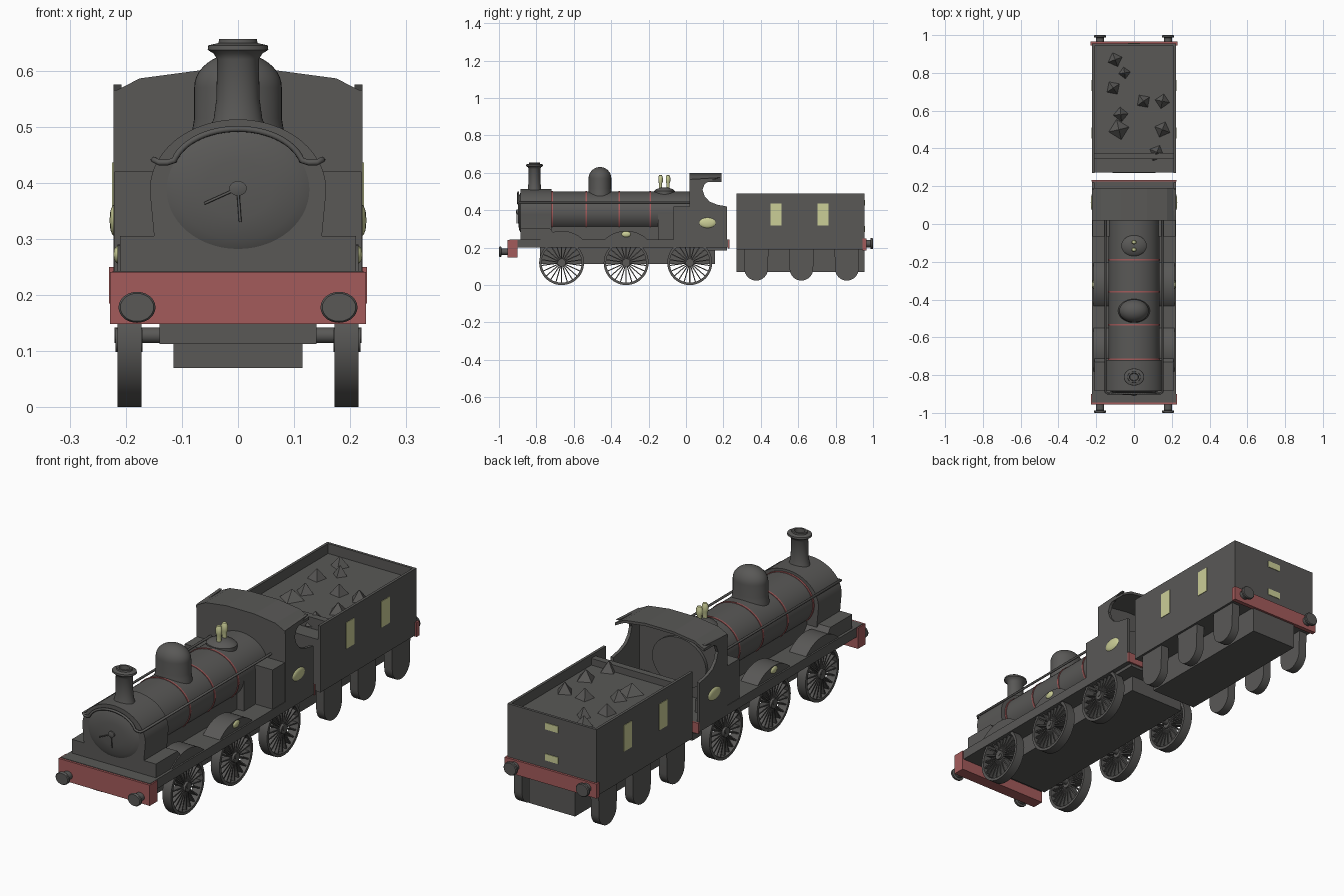
import bpy, bmesh, math, random
from mathutils import Matrix, Vector

if "Cube" in bpy.data.objects:
    bpy.data.objects.remove(bpy.data.objects["Cube"])

random.seed(4)


def material(name, rgb):
    m = bpy.data.materials.new(name)
    m.diffuse_color = (*rgb, 1)
    m.use_nodes = True
    m.node_tree.nodes["Principled BSDF"].inputs["Base Color"].default_value = m.diffuse_color
    return m


GREY = material("dark_grey", (0.1, 0.098, 0.094))
RED = material("dull_red", (0.37, 0.105, 0.105))
YELLOW = material("pale_yellow", (0.6, 0.62, 0.31))


def finish(name, bm, mat, mirror=False, smooth=False):
    bmesh.ops.recalc_face_normals(bm, faces=bm.faces)
    me = bpy.data.meshes.new(name)
    bm.to_mesh(me)
    bm.free()
    me.materials.append(mat)
    ob = bpy.data.objects.new(name, me)
    bpy.context.collection.objects.link(ob)
    if mirror:
        ob.modifiers.new("mirror", 'MIRROR')
    if smooth:
        bpy.ops.object.select_all(action='DESELECT')
        ob.select_set(True)
        bpy.context.view_layer.objects.active = ob
        bpy.ops.object.shade_smooth_by_angle(angle=math.radians(35))
    return ob


def add_box(bm, lo, hi, turn=Matrix()):
    lo, hi = Vector(lo), Vector(hi)
    m = Matrix.Translation((lo + hi) / 2) @ Matrix.Diagonal((*(hi - lo), 1))
    bmesh.ops.create_cube(bm, size=1, matrix=turn @ m)


def box(name, x, y, z, mat=GREY, mirror=False):
    bm = bmesh.new()
    add_box(bm, (x[0], y[0], z[0]), (x[1], y[1], z[1]))
    return finish(name, bm, mat, mirror)


def prism(name, pts, axis, a, b, mat=GREY, mirror=False, smooth=False):
    """Extrude a 2D outline along x (points y,z) or along y (points x,z)."""
    bm = bmesh.new()
    at = (lambda p, t: (t, p[0], p[1])) if axis == 'x' else (lambda p, t: (p[0], t, p[1]))
    r0, r1 = [[bm.verts.new(at(p, t)) for p in pts] for t in (a, b)]
    bm.faces.new(r0)
    bm.faces.new(r1)
    for i in range(len(pts)):
        j = (i + 1) % len(pts)
        bm.faces.new((r0[i], r0[j], r1[j], r1[i]))
    return finish(name, bm, mat, mirror, smooth)


def add_lathe(bm, profile, m, n=40, ring=False):
    """Revolve (radius, height) about local z; ring closes the profile on itself."""
    rows = []
    for r, h in profile:
        if r == 0:
            rows.append([bm.verts.new(m @ Vector((0, 0, h)))] * n)
        else:
            rows.append([bm.verts.new(m @ Vector((r * math.cos(k * math.tau / n),
                         r * math.sin(k * math.tau / n), h))) for k in range(n)])
    for a, b in zip(rows, rows[1:] + (rows[:1] if ring else [])):
        for k in range(n):
            j = (k + 1) % n
            vs = list(dict.fromkeys((a[k], a[j], b[j], b[k])))
            bm.faces.new(vs)


UP = Matrix()
BACK = Matrix.Rotation(math.radians(-90), 4, 'X')   # local z points to +y
SIDE = Matrix.Rotation(math.radians(90), 4, 'Y')    # local z points to +x


def lathe(name, profile, at, turn=UP, scale=(1, 1, 1), mat=GREY, mirror=False, n=40, ring=False):
    bm = bmesh.new()
    m = Matrix.Translation(at) @ Matrix.Diagonal((*scale, 1)) @ turn
    add_lathe(bm, profile, m, n, ring)
    return finish(name, bm, mat, mirror, True)


def arc(cu, cv, ru, rv, a0, a1, n):
    return [(cu + ru * math.cos(math.radians(a0 + (a1 - a0) * i / n)),
             cv + rv * math.sin(math.radians(a0 + (a1 - a0) * i / n))) for i in range(n + 1)]


def tube(name, pts, r, mat=GREY):
    cu = bpy.data.curves.new(name, 'CURVE')
    cu.dimensions = '3D'
    cu.bevel_depth, cu.bevel_resolution, cu.use_fill_caps = r, 2, True
    s = cu.splines.new('POLY')
    s.points.add(len(pts) - 1)
    for p, c in zip(s.points, pts):
        p.co = (*c, 1)
    cu.materials.append(mat)
    bpy.context.collection.objects.link(bpy.data.objects.new(name, cu))


# Engine chassis
box("footplate", (-.222, .222), (-.945, .225), (.2, .243))
box("front_buffer_beam", (-.228, .228), (-.955, -.9), (.148, .241), RED)
box("engine_rear_beam", (-.224, .224), (.224, .232), (.195, .243), RED)
box("engine_frame", (-.14, .14), (-.78, .155), (.113, .2))
box("drag_box", (-.2, .2), (.1, .22), (.185, .2))

# Buffers
BUF = [(0, 0), (.027, 0), (.03, .004), (.03, .012), (.02, .014), (.02, .05), (0, .05)]
lathe("front_buffer", BUF, (.18, -1, .178), BACK, (1.1, 1, .92), mirror=True, n=28)
lathe("rear_buffer", BUF, (.18, 1, .222), BACK, (1.1, -1, 1), mirror=True, n=28)

# Spoked wheels and axles
for i, y in enumerate((-.665, -.32, .02)):
    bm = bmesh.new()
    at = Matrix.Translation((0, y, .12))
    add_lathe(bm, [(.107, .172), (.12, .172), (.12, .215), (.107, .215)], at @ SIDE, 48, True)
    add_lathe(bm, [(0, .17), (.022, .17), (.022, .218), (0, .218)], at @ SIDE, 20)
    for k in range(22):
        add_box(bm, (.178, -.0028, .015), (.208, .0028, .11),
                at @ Matrix.Rotation(k * math.tau / 22, 4, 'X'))
    finish("wheel_%d" % i, bm, GREY, True, True)
    lathe("axle_%d" % i, [(0, -.22), (.014, -.22), (.014, .22), (0, .22)], (0, y, .128), SIDE, n=16)

# Splashers and front boxes
for i, y in enumerate((-.665, -.32)):
    prism("splasher_%d" % i, arc(y, .125, .165, .165, 44, 136, 16), 'x', .13, .215,
          mirror=True, smooth=True)
prism("front_box", [(-.885, .243), (-.885, .305), (-.73, .305), (-.68, .243)], 'x', -.21, .21)

# Boiler, smokebox and firebox
CZ = .388
ROUND = (1.2, 1, 1)
lathe("boiler", [(0, -.73), (.112, -.73), (.112, .05), (0, .05)], (0, 0, CZ), BACK, ROUND, n=56)
prism("smokebox", [(.152, .24), (.15, .31)] + arc(0, CZ, .157, .125, -5, 185, 40)
      + [(-.15, .31), (-.152, .24)], 'y', -.885, -.72, smooth=True)
lathe("smokebox_door", [(0, -.9), (.05, -.898), (.09, -.893), (.106, -.885)], (0, 0, CZ),
      BACK, ROUND, n=56)
box("boiler_support", (-.1, .1), (-.73, -.15), (.24, .32))
box("firebox", (-.134, .134), (-.15, .03), (.24, CZ))
for i, y in enumerate((-.715, -.533, -.358, -.19)):
    lathe("boiler_band_%d" % i, [(.11, y - .004), (.1145, y - .004), (.1145, y + .004), (.11, y + .004)],
          (0, 0, CZ), BACK, ROUND, RED, n=56, ring=True)

# Door knob and handles
lathe("door_knob", [(0, -.91), (.013, -.906), (.013, -.885), (0, -.885)], (0, 0, .39), BACK, ROUND, n=20)
tube("door_handle_long", [(0, -.904, .39), (-.06, -.904, .363)], .0025)
tube("door_handle_short", [(0, -.904, .385), (.004, -.904, .33)], .0025)

# Handrail along both sides and over the door
over = [(x, -.897, z) for x, z in arc(0, .42, .118, .076, 165, 15, 24)]
tube("handrail", [(-.15, .02, .441), (-.15, -.89, .441), (-.14, -.897, .436), (-.126, -.897, .436)]
     + over + [(.126, -.897, .436), (.14, -.897, .436), (.15, -.89, .441), (.15, .02, .441)], .0055)

# Chimney, dome and safety valves
lathe("chimney", [(0, .47), (.044, .49), (.036, .515), (.032, .55), (.031, .62), (.036, .63), (.045, .637),
                  (.044, .645), (.029, .649), (.028, .656), (.02, .656), (.018, .62), (0, .62)],
      (0, -.81, 0), UP, ROUND)
lathe("dome", [(.072, .45), (.066, .5), (.064, .515)] + arc(0, .57, .064, .061, 0, 80, 9) + [(0, .631)],
      (0, -.46, 0), UP, (1.22, .95, 1))
lathe("valve_base", [(.055, .47), (.055, .503), (.047, .512), (.02, .521), (0, .522)],
      (0, -.115, 0), UP, (1.22, 1, 1))
for i, y in enumerate((-.136, -.096)):
    lathe("safety_valve_%d" % i, [(0, .51), (.009, .51), (.009, .545), (.012, .553), (.012, .575),
                                  (.008, .587), (0, .59)], (0, y, 0), UP, ROUND, YELLOW, n=20)

# Cab
CAB = [(.02, .24), (.02, .565), (.185, .575), (.13, .56), (.1, .54), (.088, .51), (.1, .475),
       (.125, .447), (.165, .43), (.22, .42), (.22, .24)]
prism("cab_side", CAB, 'x', .208, .222, mirror=True)
TOP = [(-.222, .562), (-.175, .586), (-.07, .6), (.07, .6), (.175, .586), (.222, .562)]
prism("cab_front", [(-.22, .24)] + [(x * .99, z - .005) for x, z in TOP] + [(.22, .24)], 'y', .02, .036)
prism("cab_roof", TOP + [(x, z - .012) for x, z in reversed(TOP)], 'y', .018, .19)
box("cab_front_box", (.13, .22), (-.067, .022), (.24, .42), mirror=True)
box("cab_wheel_box", (.15, .21), (.03, .15), (.24, .3), mirror=True)

# Oval plates
PLATE = [(0, .008), (.6, .0065), (.92, .003), (1, 0)]
for name, x, y, z, ry, rz in (("cab_plate", .221, .115, .333, .045, .028),
                              ("splasher_plate", .214, -.32, .272, .025, .016)):
    lathe(name, PLATE, (x, y, z), SIDE, (1, ry, rz), YELLOW, True, 28)

# Tender body: open box with coal bed
box("tender_side", (.21, .222), (.27, .955), (.19, .49), mirror=True)
box("tender_back", (-.215, .215), (.943, .955), (.19, .49))
box("tender_tank", (-.212, .212), (.272, .95), (.19, .425))
box("coal_board", (-.212, .212), (.345, .375), (.42, .475))
box("coal_bed", (-.212, .212), (.37, .945), (.42, .445))
box("tender_underframe", (-.115, .115), (.27, .955), (.07, .2))
box("tender_rear_beam", (-.23, .23), (.945, .965), (.185, .25), RED)

# Tender axle guards
for i, y in enumerate((.375, .617, .86)):
    prism("axle_guard_%d" % i, [(y + .066, .2)] + arc(y, .087, .063, .063, 0, -180, 16)
          + [(y - .066, .2)], 'x', .172, .212, mirror=True, smooth=True)

# Tender coloured panels
for i, y in enumerate((.481, .733)):
    box("side_panel_%d" % i, (.221, .2245), (y - .029, y + .029), (.318, .436), YELLOW, True)
for i, z in enumerate((.44, .3)):
    box("back_panel_%d" % i, (-.032, .032), (.954, .958), (z - .015, z + .015), YELLOW)

# Coal lumps
bm = bmesh.new()
for x, y, r in ((-.1, .87, .05), (-.05, .8, .04), (-.11, .72, .05), (-.08, .5, .07), (-.07, .58, .05),
                (.05, .65, .05), (.15, .65, .05), (.15, .5, .055), (.12, .38, .05)):
    m = Matrix.Translation((x, y, .46)) @ Matrix.Rotation(random.uniform(0, 1.5), 4, 'Z')
    bmesh.ops.create_cone(bm, cap_ends=True, segments=4, radius1=r, radius2=.003,
                          depth=.055, matrix=m)
finish("coal_lumps", bm, GREY)
